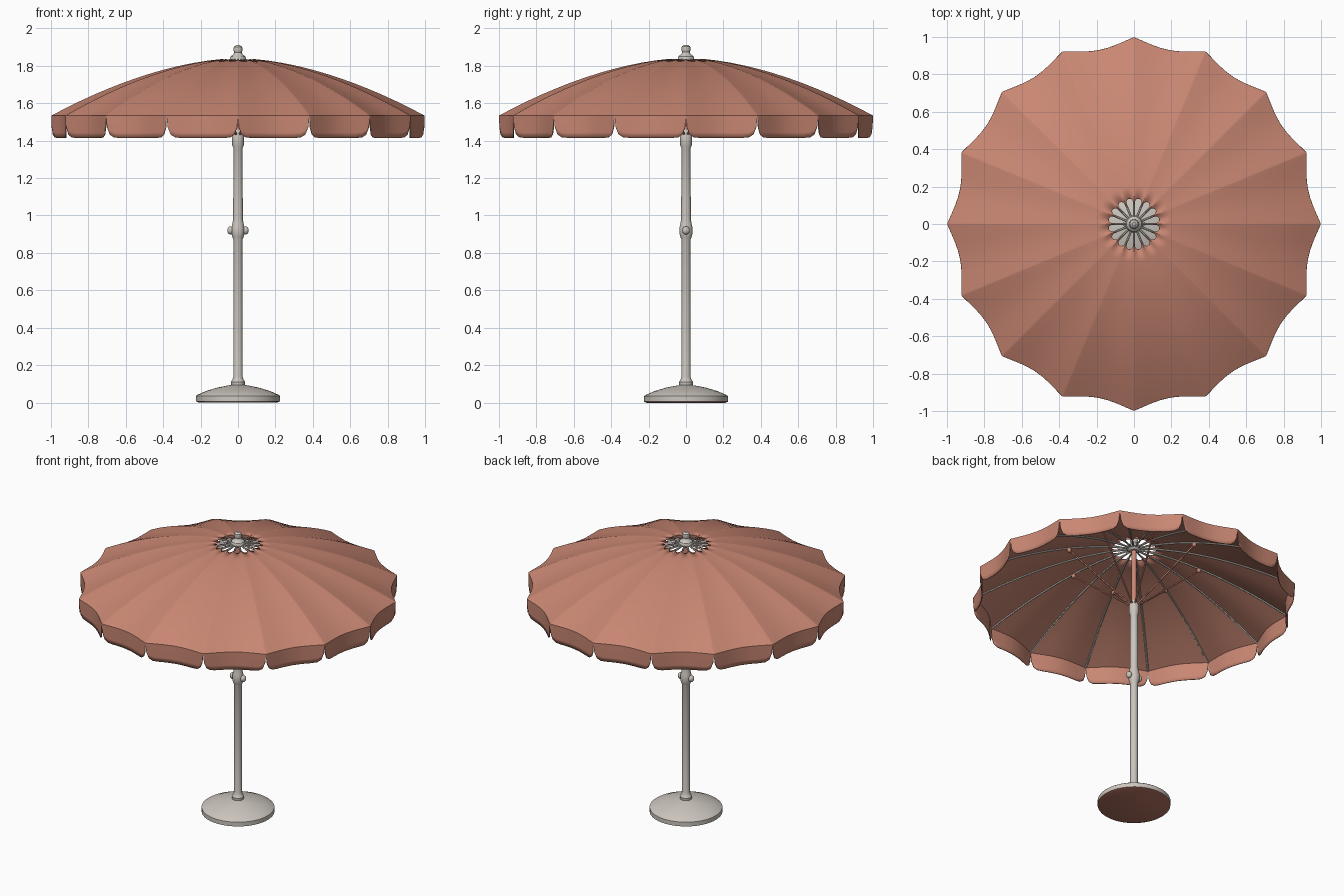
import bpy, bmesh, math
from mathutils import Vector

cube = bpy.data.objects.get("Cube")
if cube:
    bpy.data.objects.remove(cube, do_unlink=True)

PANELS = 16
STEP = 2 * math.pi / PANELS


def material(name, rgb):
    m = bpy.data.materials.new(name)
    m.use_nodes = True
    m.diffuse_color = (*rgb, 1)
    bsdf = m.node_tree.nodes["Principled BSDF"]
    bsdf.inputs["Base Color"].default_value = (*rgb, 1)
    bsdf.inputs["Roughness"].default_value = 0.8
    return m


salmon = material("salmon fabric", (0.58, 0.24, 0.17))
stone = material("pale stone grey", (0.60, 0.56, 0.51))
brown = material("red brown", (0.45, 0.17, 0.12))


def finish(name, bm, mats, angle=35):
    bmesh.ops.recalc_face_normals(bm, faces=bm.faces)
    mesh = bpy.data.meshes.new(name)
    bm.to_mesh(mesh)
    bm.free()
    ob = bpy.data.objects.new(name, mesh)
    bpy.context.collection.objects.link(ob)
    for m in mats:
        mesh.materials.append(m)
    bpy.ops.object.select_all(action="DESELECT")
    ob.select_set(True)
    bpy.context.view_layer.objects.active = ob
    bpy.ops.object.shade_smooth_by_angle(angle=math.radians(angle))
    return ob


def lathe(name, profile, mats, sides=32):
    """Closed turned solid from (radius, z) points, capped at both ends."""
    bm = bmesh.new()
    rings = [[bm.verts.new((r * math.cos(a), r * math.sin(a), z))
              for a in (2 * math.pi * i / sides for i in range(sides))]
             for r, z in profile]
    for low, high in zip(rings, rings[1:]):
        for i in range(sides):
            j = (i + 1) % sides
            bm.faces.new((low[i], low[j], high[j], high[i]))
    bm.faces.new(rings[0][::-1])
    bm.faces.new(rings[-1])
    return finish(name, bm, mats)


def rods(name, paths, radius, mat):
    """Round rods along several paths, as one mesh."""
    curve = bpy.data.curves.new(name, "CURVE")
    curve.dimensions = "3D"
    curve.bevel_depth = radius
    curve.bevel_resolution = 1
    curve.use_fill_caps = True
    for path in paths:
        s = curve.splines.new("POLY")
        s.points.add(len(path) - 1)
        for p, co in zip(s.points, path):
            p.co = (*co, 1)
    curve.materials.append(mat)
    ob = bpy.data.objects.new(name, curve)
    bpy.context.collection.objects.link(ob)
    bpy.ops.object.select_all(action="DESELECT")
    ob.select_set(True)
    bpy.context.view_layer.objects.active = ob
    bpy.ops.object.convert(target="MESH")
    bpy.ops.object.shade_smooth_by_angle(angle=math.radians(50))


def balls(name, centres, radius, mat, stretch=(1, 1, 1)):
    bm = bmesh.new()
    for c in centres:
        made = bmesh.ops.create_uvsphere(bm, u_segments=16, v_segments=10, radius=radius)
        for v in made["verts"]:
            v.co = Vector(a * b for a, b in zip(v.co, stretch)) + Vector(c)
    finish(name, bm, [mat], 60)


def polar(r, angle, z):
    return Vector((r * math.cos(angle), r * math.sin(angle), z))


def crown(r):
    return 1.838 - 0.308 * r ** 1.75


# Weighted base with a dark underside
base = lathe("base", [(0.21, 0), (0.225, 0.006), (0.225, 0.035), (0.215, 0.042),
                      (0.17, 0.062), (0.11, 0.08), (0.06, 0.09), (0.036, 0.094)],
             [stone, brown], 48)
for f in base.data.polygons:
    if f.normal.z < -0.9:
        f.material_index = 1

# Pole with its foot ring, middle collar and runner
lathe("pole", [(0.036, 0.09), (0.038, 0.11), (0.03, 0.122), (0.024, 0.14),
               (0.024, 0.87), (0.03, 0.885), (0.035, 0.905), (0.035, 0.935),
               (0.03, 0.955), (0.026, 0.98), (0.024, 1.36), (0.031, 1.375),
               (0.031, 1.425), (0.026, 1.44), (0.02, 1.46)], [stone])
balls("collar_knobs", [(-0.04, 0, 0.92), (0.04, 0, 0.92)], 0.022, stone, (0.8, 0.9, 1))
lathe("upper_pole", [(0.016, 1.45), (0.016, 1.84)], [salmon], 16)

# Top hub and finial
lathe("finial", [(0.028, 1.815), (0.046, 1.83), (0.04, 1.85), (0.024, 1.862), (0.02, 1.872),
                 (0.025, 1.885), (0.022, 1.902), (0.01, 1.911)], [stone], 24)

# Canopy: sagging panels, scalloped centre opening and hanging valance
bm = bmesh.new()
COLS, ROWS, DROPS = 14, 12, 4
for panel in range(PANELS):
    grid = []
    for c in range(COLS + 1):
        v = math.sin(math.pi / 2 * (2 * c / COLS - 1))
        angle = (panel + 0.5 + v / 2) * STEP
        sag = 1 - 0.05 * math.cos(v * math.pi / 2)
        round_end = math.sqrt(max(0, 1 - v * v))
        inner = 0.085 + 0.06 * round_end
        column = []
        for k in range(ROWS + 1):
            t = inner + (0.996 - inner) * k / ROWS
            column.append(polar(t * sag, angle, crown(t)))
        rim = column[-1]
        drop = 0.118 * math.sqrt(max(0, 1 - abs(v) ** 12))
        for k in range(1, DROPS + 1):
            f = k / DROPS
            column.append(Vector((rim.x, rim.y, rim.z - drop * f)))
        grid.append([bm.verts.new(p) for p in column])
    for left, right in zip(grid, grid[1:]):
        for k in range(ROWS + DROPS):
            bm.faces.new((left[k], left[k + 1], right[k + 1], right[k]))
bmesh.ops.remove_doubles(bm, verts=bm.verts, dist=0.0004)
canopy = finish("canopy", bm, [salmon], 40)
shell = canopy.modifiers.new("cloth thickness", "SOLIDIFY")
shell.thickness = 0.005
shell.offset = 0

# Ribs under every seam
ribs = []
for i in range(PANELS):
    radii = [0.03 + 0.962 * k / 12 for k in range(13)]
    ribs.append([polar(r, i * STEP, crown(r) - 0.006) for r in radii])
rods("ribs", ribs, 0.006, stone)

# Struts from the runner to every second rib
odd = [i * STEP for i in range(1, PANELS, 2)]
tips = [polar(0.42, a, crown(0.42) - 0.02) for a in odd]
rods("struts", [[polar(0.025, a, 1.435), tip] for a, tip in zip(odd, tips)], 0.006, salmon)
balls("strut_joints", tips, 0.015, salmon)
